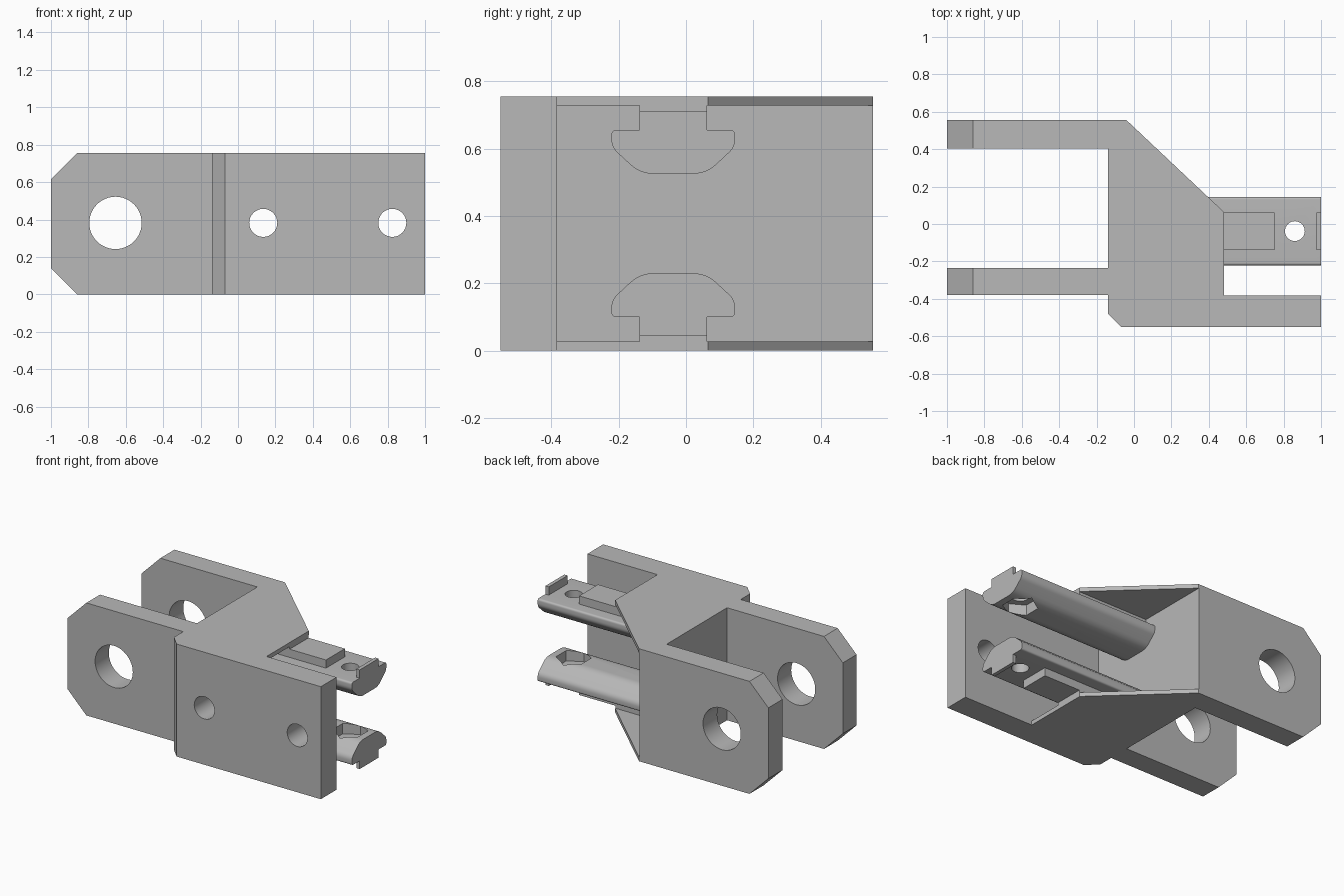
import bpy, bmesh, math
from mathutils import Vector

cube = bpy.data.objects.get("Cube")
if cube:
    bpy.data.objects.remove(cube, do_unlink=True)

H = 0.755           # overall height
MID = H / 2         # mirror plane of every part
WEB = 0.028         # thickness of the top and bottom webs

grey = bpy.data.materials.new("plain grey")
grey.use_nodes = True
grey.diffuse_color = (0.48, 0.48, 0.48, 1)
grey.node_tree.nodes["Principled BSDF"].inputs["Base Color"].default_value = (0.48, 0.48, 0.48, 1)


def prism(name, outline, axis, lo, hi):
    """Extrude a 2D outline along x (points y,z), y (points x,z) or z (points x,y)."""
    place = {"x": lambda a, b, t: (t, a, b - MID),
             "y": lambda a, b, t: (a, t, b - MID),
             "z": lambda a, b, t: (a, b, t - MID)}[axis]
    bm = bmesh.new()
    face = bm.faces.new([bm.verts.new(place(a, b, lo)) for a, b in outline])
    grown = bmesh.ops.extrude_face_region(bm, geom=[face])["geom"]
    shift = Vector(place(0, 0, hi)) - Vector(place(0, 0, lo))
    bmesh.ops.translate(bm, vec=shift, verts=[v for v in grown if isinstance(v, bmesh.types.BMVert)])
    bmesh.ops.recalc_face_normals(bm, faces=bm.faces)
    mesh = bpy.data.meshes.new(name)
    bm.to_mesh(mesh)
    bm.free()
    mesh.materials.append(grey)
    obj = bpy.data.objects.new(name, mesh)
    obj.location.z = MID
    bpy.context.collection.objects.link(obj)
    return obj


def rect(a0, a1, b0, b1):
    return [(a0, b0), (a1, b0), (a1, b1), (a0, b1)]


def ring(a, b, radius, sides, turn=0.0):
    steps = [turn + 2 * math.pi * i / sides for i in range(sides)]
    return [(a + radius * math.cos(t), b + radius * math.sin(t)) for t in steps]


def rounded(corners, steps=6):
    """Round each (a, b, cut) corner of an outline with a short curve."""
    out = []
    for i, (a, b, cut) in enumerate(corners):
        p = Vector((a, b))
        if not cut:
            out.append(tuple(p))
            continue
        before = Vector(corners[i - 1][:2])
        after = Vector(corners[(i + 1) % len(corners)][:2])
        s = p + (before - p).normalized() * cut
        e = p + (after - p).normalized() * cut
        for k in range(steps + 1):
            t = k / steps
            out.append(tuple(s * (1 - t) ** 2 + p * 2 * t * (1 - t) + e * t * t))
    return out


def activate(obj):
    bpy.ops.object.select_all(action="DESELECT")
    obj.select_set(True)
    bpy.context.view_layer.objects.active = obj


def cut(obj, cutter):
    cutter.hide_render = True
    mod = obj.modifiers.new("cut", "BOOLEAN")
    mod.operation = "DIFFERENCE"
    mod.solver = "EXACT"
    mod.object = cutter
    activate(obj)
    bpy.ops.object.modifier_apply(modifier=mod.name)
    bpy.data.objects.remove(cutter, do_unlink=True)


def finish(obj, mirrored=False):
    activate(obj)
    bpy.ops.object.shade_smooth_by_angle(angle=math.radians(32))
    if mirrored:
        mod = obj.modifiers.new("mirror", "MIRROR")
        mod.use_axis = (False, False, True)
        mod.use_mirror_merge = False
        activate(obj)
        bpy.ops.object.modifier_apply(modifier=mod.name)


# Bracket: plan outline of fork arms, web and side plate
bracket = prism("fork_bracket", [
    (-1, 0.555), (-1, 0.405), (-0.14, 0.405), (-0.14, -0.235), (-1, -0.235),
    (-1, -0.38), (-0.14, -0.38), (-0.14, -0.48), (-0.07, -0.55), (1, -0.55),
    (1, -0.383), (0.48, -0.383), (0.48, 0.065), (-0.04, 0.555)], "z", 0, H)

# Pocket between the two thin webs
cut(bracket, prism("pocket_cutter", rect(-0.042, 1.2, -0.383, 0.8), "z", WEB, H - WEB))

# Chamfered fork tips
for edge, sign in ((0, 1), (H, -1)):
    tip = [(-1.1, edge + 0.24 * sign), (-1.1, edge - 0.1 * sign),
           (-0.76, edge - 0.1 * sign)]
    cut(bracket, prism("tip_cutter", tip, "y", -0.8, 0.8))

# Pivot holes through both arms, bolt holes through the side plate
cut(bracket, prism("pivot_cutter", ring(-0.655, 0.382, 0.14, 48), "y", -0.8, 0.8))
for x in (0.135, 0.825):
    cut(bracket, prism("bolt_cutter", ring(x, 0.382, 0.075, 32), "y", -0.7, -0.3))
finish(bracket)

# Slot rails: rounded heads, mirrored to top and bottom
C = -0.038
half = [(0.183, 0.655, 0.015), (0.183, 0.604, 0.022), (0.098, 0.525, 0.04)]
head = [(C + a, b, r) for a, b, r in half] + [(C - a, b, r) for a, b, r in reversed(half)]
rail = prism("slot_rail", rounded(head), "x", -0.042, 1)
cut(rail, prism("screw_cutter", ring(0.86, C, 0.053, 32), "z", 0.4, 0.8))
cut(rail, prism("hex_cutter", ring(0.86, C, 0.108, 6, math.pi / 6), "z", 0.45, 0.595))
finish(rail, True)

# Neck joining each rail to its web, raised key and end lip
for name, x0, x1, top in (("rail_neck", -0.042, 0.48, H - WEB),
                          ("rail_key", 0.48, 0.75, 0.71),
                          ("rail_end_lip", 0.975, 1, 0.71)):
    finish(prism(name, rect(C - 0.1, C + 0.1, 0.655, top), "x", x0, x1), True)
